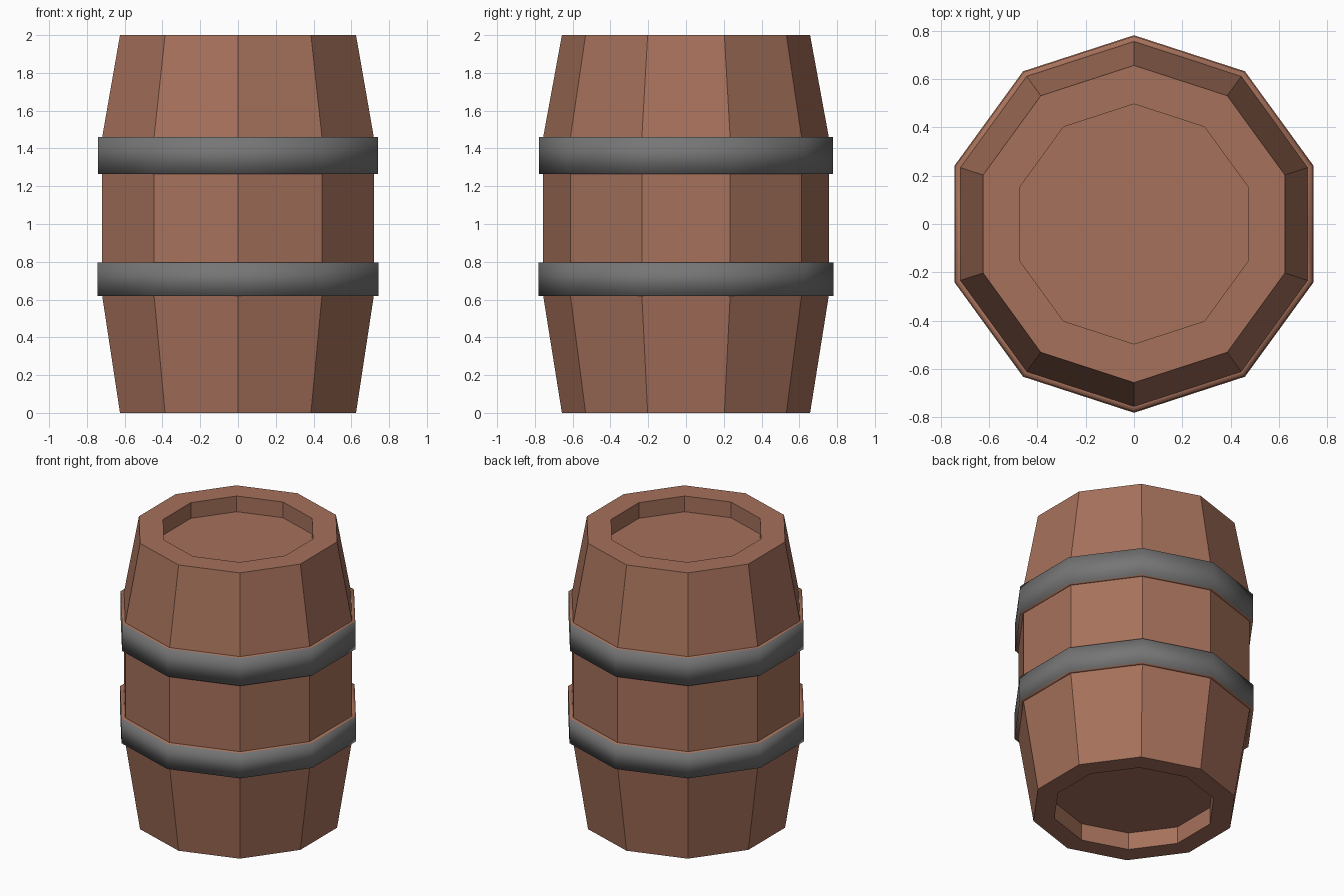
import bpy, bmesh
from math import sin, cos, pi

if "Cube" in bpy.data.objects:
    bpy.data.objects.remove(bpy.data.objects["Cube"], do_unlink=True)

SIDES = 10


def material(name, colour):
    mat = bpy.data.materials.new(name)
    mat.use_nodes = True
    mat.diffuse_color = colour
    mat.node_tree.nodes["Principled BSDF"].inputs["Base Color"].default_value = colour
    return mat


wood = material("brown wood", (0.38, 0.165, 0.104, 1))
metal = material("grey metal", (0.18, 0.18, 0.18, 1))


def lathe(name, profile, mats, closed=False):
    """Turn a (radius, z) profile into a ten-sided shell; open ends get flat caps."""
    bm = bmesh.new()
    angles = [2 * pi * i / SIDES - pi / 2 for i in range(SIDES)]
    rings = [[bm.verts.new((r * cos(a), r * sin(a), z)) for a in angles]
             for r, z in profile]
    pairs = list(zip(rings, rings[1:]))
    if closed:
        pairs.append((rings[-1], rings[0]))
    else:
        bm.faces.new(rings[0])
        bm.faces.new(rings[-1])
    for low, high in pairs:
        for i in range(SIDES):
            j = (i + 1) % SIDES
            bm.faces.new((low[i], low[j], high[j], high[i]))
    bmesh.ops.recalc_face_normals(bm, faces=bm.faces)
    mesh = bpy.data.meshes.new(name)
    bm.to_mesh(mesh)
    bm.free()
    for mat in mats:
        mesh.materials.append(mat)
    obj = bpy.data.objects.new(name, mesh)
    bpy.context.collection.objects.link(obj)
    return obj


# Staved body with a recessed lid and base
lathe("barrel_body", [(0.52, 0.12), (0.52, 0), (0.657, 0), (0.756, 0.62),
                      (0.756, 1.46), (0.657, 2), (0.497, 2), (0.497, 1.89)], [wood])


# Hoops: metal on the outside, wood on the upper and lower edges
def hoop(name, radius, bottom, top):
    obj = lathe(name, [(0.74, bottom), (radius, bottom), (radius, top), (0.74, top)],
                [wood, metal], closed=True)
    for face in obj.data.polygons:
        face.use_smooth = True
        face.material_index = 0 if abs(face.normal.z) > 0.5 else 1


hoop("lower_hoop", 0.782, 0.62, 0.795)
hoop("upper_hoop", 0.778, 1.265, 1.46)
